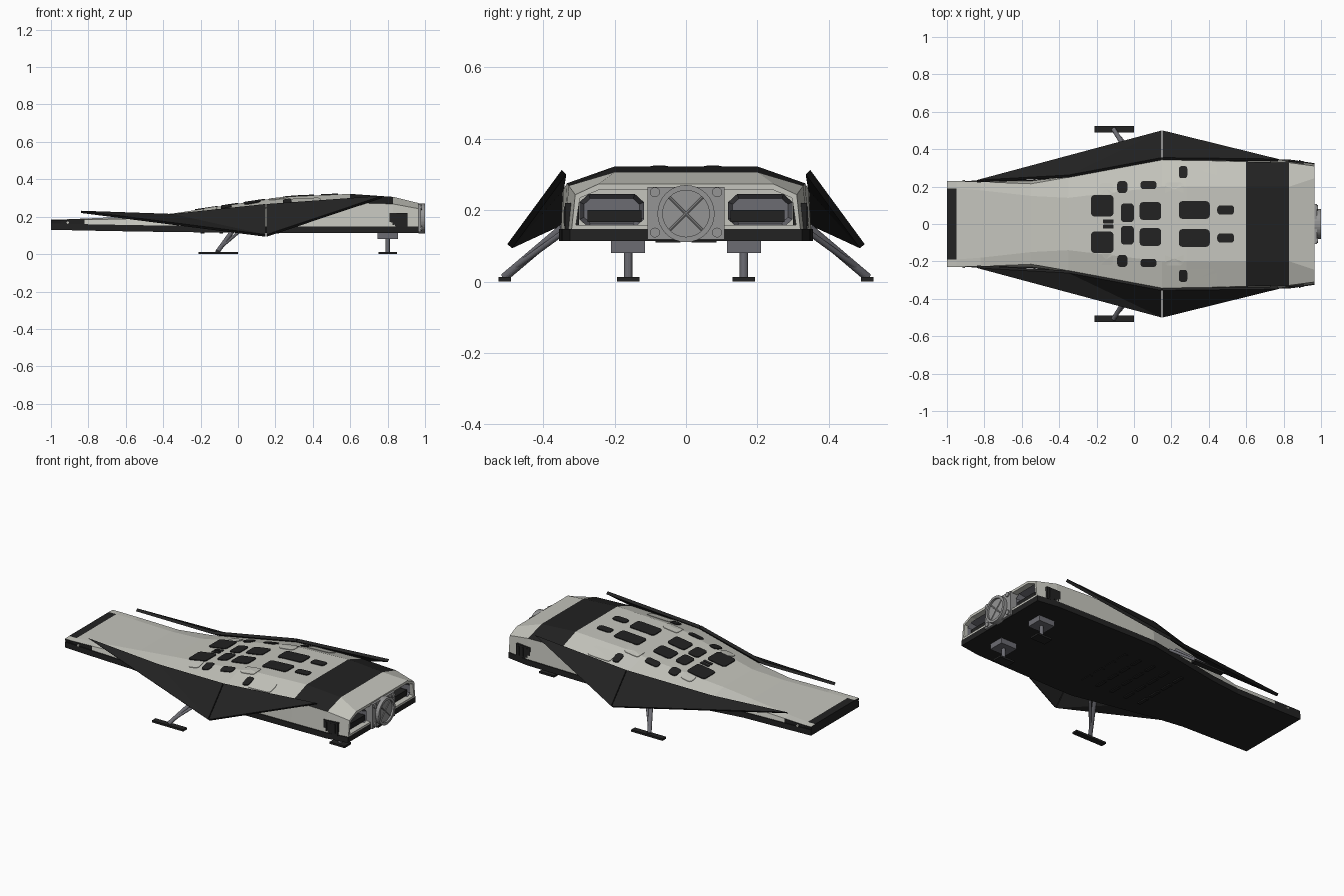
import bpy, bmesh, math
from mathutils import Vector, Matrix
from mathutils.bvhtree import BVHTree

old = bpy.data.objects.get("Cube")
if old:
    bpy.data.objects.remove(old, do_unlink=True)


def material(name, r, g, b):
    m = bpy.data.materials.new(name)
    m.use_nodes = True
    m.diffuse_color = (r, g, b, 1)
    m.node_tree.nodes["Principled BSDF"].inputs["Base Color"].default_value = (r, g, b, 1)
    return m


WHITE = material("hull off white", .56, .56, .51)
BLACK = material("panel black", .016, .016, .016)
GREY = material("engine grey", .3, .3, .3)
STEEL = material("strut steel", .15, .15, .17)


def finish(name, bm, *mats):
    bmesh.ops.recalc_face_normals(bm, faces=bm.faces)
    me = bpy.data.meshes.new(name)
    bm.to_mesh(me)
    bm.free()
    for m in mats:
        me.materials.append(m)
    ob = bpy.data.objects.new(name, me)
    bpy.context.collection.objects.link(ob)
    return ob


def box(name, x, y, z, mat):
    bm = bmesh.new()
    bmesh.ops.create_cube(bm, size=1)
    for v in bm.verts:
        v.co = Vector([(a + b) / 2 + c * (b - a) for c, (a, b) in zip(v.co, (x, y, z))])
    return finish(name, bm, mat)


def rod(name, a, b, r, mat, sides=16):
    a, b = Vector(a), Vector(b)
    bm = bmesh.new()
    rot = (b - a).to_track_quat('Z', 'Y').to_matrix().to_4x4()
    bmesh.ops.create_cone(bm, cap_ends=True, segments=sides, radius1=r, radius2=r,
                          depth=(b - a).length, matrix=Matrix.Translation((a + b) / 2) @ rot)
    return finish(name, bm, mat)


def prism(bm, pts, offset):
    """Closed solid from one outline pushed along an offset."""
    low = [bm.verts.new(p) for p in pts]
    top = [bm.verts.new(Vector(p) + Vector(offset)) for p in pts]
    n = len(low)
    for i in range(n):
        bm.faces.new((low[i], low[(i + 1) % n], top[(i + 1) % n], top[i]))
    bm.faces.new(low[::-1])
    return bm.faces.new(top)


def loft(sections):
    bm = bmesh.new()
    rings = [[bm.verts.new(p) for p in s] for s in sections]
    n = len(rings[0])
    for a, b in zip(rings, rings[1:]):
        for i in range(n):
            bm.faces.new((a[i], a[(i + 1) % n], b[(i + 1) % n], b[i]))
    bm.faces.new(rings[0][::-1])
    bm.faces.new(rings[-1])
    bmesh.ops.recalc_face_normals(bm, faces=bm.faces)
    return bm


def sym(x, half):
    return [(x, y, z) for y, z in half] + [(x, -y, z) for y, z in reversed(half)]


# Stations: x, base width, base bottom, shoulder width, shoulder z, roof width, roof z
STATIONS = [
    (-1, .23, .13, .23, .183, .19, .185),
    (-.95, .23, .129, .23, .183, .19, .185),
    (-.82, .232, .126, .226, .185, .18, .19),
    (-.55, .235, .121, .215, .188, .15, .202),
    (-.35, .26, .118, .25, .195, .14, .217),
    (.15, .355, .113, .345, .25, .2, .292),
    (.28, .355, .113, .342, .26, .2, .308),
    (.6, .35, .113, .333, .275, .2, .322),
    (.83, .345, .113, .328, .268, .2, .306),
    (.965, .325, .113, .31, .243, .245, .273),
]
LIP = .034

# Hull with black nose tip, roof band and a recessed stern
bm = loft([sym(x, [(wb - .005, zb + LIP), (ws, zs), (wt, zt)])
           for x, wb, zb, ws, zs, wt, zt in STATIONS])
tree = BVHTree.FromBMesh(bm)
for f in bm.faces:
    c, n = f.calc_center_median(), f.normal
    band = .6 < c.x < .83 and n.z > .3
    tip = c.x < -.95 and (abs(c.y) < .19 or n.x < -.9)
    cheek = c.x < -.82 and abs(n.y) > .7
    f.material_index = int(band or tip or cheek)
stern = [f for f in bm.faces if f.normal.x > .9]
bmesh.ops.inset_region(bm, faces=stern, thickness=.016)
deep = bmesh.ops.extrude_face_region(bm, geom=stern)
bmesh.ops.delete(bm, geom=stern, context='FACES')
bmesh.ops.translate(bm, vec=(-.12, 0, 0),
                    verts=[v for v in deep["geom"] if isinstance(v, bmesh.types.BMVert)])
finish("hull", bm, WHITE, BLACK)

# Black base slab
finish("base_slab", loft([sym(x, [(wb, zb), (wb, zb + LIP)])
                          for x, wb, zb, *_ in STATIONS]), BLACK)


def roof_plate(name, x0, x1, y0, y1, mat, r=.018, lift=.004):
    """Rounded plate draped on the roof."""
    r = min(r, (x1 - x0) / 3, (y1 - y0) / 3)
    pts = []
    corners = [(x1 - r, y1 - r), (x0 + r, y1 - r), (x0 + r, y0 + r), (x1 - r, y0 + r)]
    for i, (cx, cy) in enumerate(corners):
        for k in range(4):
            a = math.pi / 2 * (i + k / 3)
            pts.append((cx + r * math.cos(a), cy + r * math.sin(a)))
    bm = bmesh.new()

    def drape(x, y):
        hit = tree.ray_cast(Vector((x, y, 1)), Vector((0, 0, -1)))[0]
        return bm.verts.new((x, y, (hit.z if hit else .25) + lift))
    ring = [drape(*p) for p in pts]
    mid = drape((x0 + x1) / 2, (y0 + y1) / 2)
    for a, b in zip(ring, ring[1:] + ring[:1]):
        bm.faces.new((a, b, mid))
    skirt = bmesh.ops.extrude_edge_only(bm, edges=[e for e in bm.edges if e.is_boundary])
    bmesh.ops.translate(bm, vec=(0, 0, -lift - .002),
                        verts=[v for v in skirt["geom"] if isinstance(v, bmesh.types.BMVert)])
    finish(name, bm, mat)


WINDOWS = [(-.23, -.11, .04, .155), (-.07, 0, .01, .11), (.03, .145, .022, .117),
           (.24, .405, .028, .122), (.445, .535, .05, .1), (-.09, -.035, .165, .23),
           (.035, .12, .186, .23), (.24, .285, .245, .31)]
HATCHES = [(-.185, -.112, .158, .22), (.165, .265, .148, .222), (.287, .44, .243, .322)]

for s, side in ((1, "left"), (-1, "right")):
    # Roof windows and hatches
    for kind, plates, mat, lift in (("window", WINDOWS, BLACK, .005), ("hatch", HATCHES, WHITE, .003)):
        for i, (x0, x1, y0, y1) in enumerate(plates):
            ys = sorted((s * y0, s * y1))
            roof_plate(f"{kind}_{side}_{i}", x0, x1, *ys, mat, lift=lift)
    roof_plate(f"roof_vent_{side}", -.165, -.11, s * .014 - .01, s * .014 + .01, BLACK, .002)

    # Folded side panels, front and rear
    inward = (0, -.013 * s, -.012)
    for part, pts in (("front", [(-.84, .235, .232), (-.35, .262, .215), (.148, .355, .268), (.148, .5, .105)]),
                      ("rear", [(.153, .355, .268), (.77, .348, .312), (.153, .5, .105)])):
        bm = bmesh.new()
        prism(bm, [(x, y * s, z) for x, y, z in pts], inward)
        bmesh.ops.triangulate(bm, faces=[f for f in bm.faces if len(f.verts) > 3])
        finish(f"side_panel_{part}_{side}", bm, BLACK)

    def ybox(name, x, y0, y1, z, mat):
        box(f"{name}_{side}", x, sorted((s * y0, s * y1)), z, mat)

    # Side vent and nose lamp
    ybox("side_vent", (.81, .905), .3, .338, (.145, .22), BLACK)
    for x in (.83, .858, .886):
        ybox("vent_rib", (x - .004, x + .004), .33, .341, (.155, .21), BLACK)
    rod(f"nose_lamp_{side}", (-.91, s * .22, .168), (-.91, s * .234, .168), .007, WHITE, 10)

    # Front landing leg
    ybox("front_foot", (-.21, 0), .49, .525, (0, .012), BLACK)
    rod(f"front_strut_{side}", (-.11, s * .508, .012), (-.01, s * .345, .15), .012, STEEL)
    rod(f"front_brace_{side}", (-.085, s * .475, .042), (.03, s * .34, .14), .008, STEEL)

    # Rear landing leg
    ybox("rear_foot", (.75, .85), .13, .193, (0, .012), BLACK)
    rod(f"rear_post_{side}", (.8, s * .162, .01), (.8, s * .162, .09), .012, STEEL)
    ybox("rear_leg_block", (.745, .855), .115, .21, (.08, .118), STEEL)

    # Stern thruster housing: chamfered block with a hollow mouth
    bm = bmesh.new()
    outline = [(.84, s * (.208 + sy * y), .198 + sz * z) for sy, sz, y, z in
               ((1, 1, .065, .047), (1, 1, .09, .024), (1, -1, .09, .024), (1, -1, .065, .047),
                (-1, -1, .065, .047), (-1, -1, .09, .024), (-1, 1, .09, .024), (-1, 1, .065, .047))]
    mouth = prism(bm, outline, (.105, 0, 0))
    bmesh.ops.recalc_face_normals(bm, faces=bm.faces)
    bmesh.ops.inset_region(bm, faces=[mouth], thickness=.014)
    bmesh.ops.translate(bm, vec=(-.05, 0, 0), verts=mouth.verts)
    finish(f"thruster_housing_{side}", bm, STEEL)
    ybox("thruster_slot", (.88, .94), .125, .275, (.166, .2), BLACK)

    # Bolts on the engine plate
    for z in (.137, .25):
        rod(f"engine_bolt_{side}", (.97, s * .087, z), (.985, s * .087, z), .014, GREY, 12)

# Stern engine: plate, ring, disc and cross spokes
box("engine_plate", (.85, .978), (-.108, .108), (.117, .265), GREY)
C = .19
rod("engine_disc", (.96, 0, C), (.988, 0, C), .07, GREY, 32)
bm = bmesh.new()
rings = [[bm.verts.new((x, r * math.cos(a), C + r * math.sin(a)))
          for a in (math.tau * k / 32 for k in range(32))]
         for x, r in ((.965, .08), (1, .08), (1, .065), (.965, .065))]
for a, b in zip(rings, rings[1:] + rings[:1]):
    for i in range(32):
        j = (i + 1) % 32
        bm.faces.new((a[i], a[j], b[j], b[i]))
finish("engine_ring", bm, GREY)
for k in range(4):
    a = math.pi / 4 + k * math.pi / 2
    rod("engine_spoke", (.988, 0, C), (.988, .066 * math.cos(a), C + .066 * math.sin(a)), .004, GREY, 8)

# Slats under the belly
for i in range(5):
    for y in (-.15, -.05, .05, .15):
        x = -.2 + i * .1
        box("belly_slat", (x, x + .02), (y - .035, y + .035), (.109, .12), BLACK)
